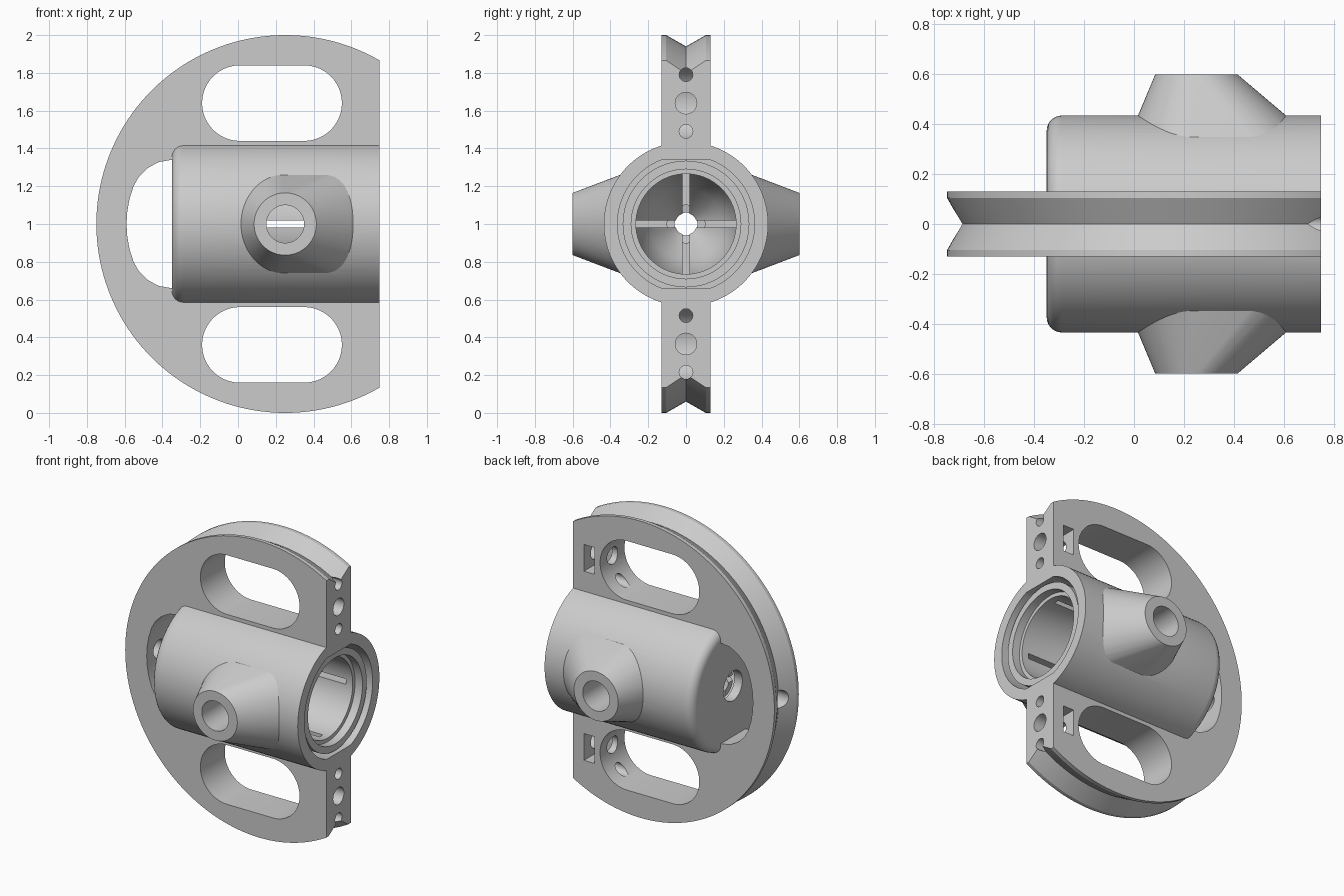
import bpy, bmesh, math

if "Cube" in bpy.data.objects:
    bpy.data.objects.remove(bpy.data.objects["Cube"])

CX = 0.25          # wheel and nozzle centre in x
CZ = 1.0           # main axis height

grey = bpy.data.materials.new("plain grey")
grey.diffuse_color = (0.60, 0.60, 0.60, 1)
grey.use_nodes = True
grey.node_tree.nodes["Principled BSDF"].inputs["Base Color"].default_value = grey.diffuse_color


def circle_x(x, r, y=0.0, z=CZ, n=96):
    return [(x, y + r * math.cos(2 * math.pi * i / n), z + r * math.sin(2 * math.pi * i / n)) for i in range(n)]


def circle_y(y, r, x=CX, z=CZ, n=96):
    return [(x + r * math.cos(2 * math.pi * i / n), y, z + r * math.sin(2 * math.pi * i / n)) for i in range(n)]


def stadium_y(y, x0, x1, z, r, n=64):
    """Rounded slot outline in the xz plane, arc centres at x0 and x1."""
    pts = []
    for i in range(n):
        a = 2 * math.pi * (i + 0.5) / n
        pts.append(((x1 if math.cos(a) > 0 else x0) + r * math.cos(a), y, z + r * math.sin(a)))
    return pts


def loft(name, rings, cyclic=False):
    """Skin a row of equal rings; cap the ends unless the row is cyclic."""
    bm = bmesh.new()
    rows = [[bm.verts.new(p) for p in ring] for ring in rings]
    n = len(rows[0])
    pairs = list(zip(rows, rows[1:])) + ([(rows[-1], rows[0])] if cyclic else [])
    for a, b in pairs:
        for i in range(n):
            j = (i + 1) % n
            bm.faces.new((a[i], a[j], b[j], b[i]))
    if not cyclic:
        bm.faces.new(rows[0])
        bm.faces.new(rows[-1])
    bmesh.ops.recalc_face_normals(bm, faces=bm.faces)
    me = bpy.data.meshes.new(name)
    bm.to_mesh(me)
    bm.free()
    me.materials.append(grey)
    ob = bpy.data.objects.new(name, me)
    bpy.context.collection.objects.link(ob)
    return ob


def box(x0, x1, y0, y1, z0, z1):
    return loft("cutter", [[(x, y0, z0), (x, y1, z0), (x, y1, z1), (x, y0, z1)] for x in (x0, x1)])


def combine(target, tool, op='DIFFERENCE'):
    """Apply a boolean and remove the tool."""
    m = target.modifiers.new("bool", 'BOOLEAN')
    m.operation, m.object, m.solver = op, tool, 'EXACT'
    bpy.context.view_layer.objects.active = target
    bpy.ops.object.modifier_apply(modifier=m.name)
    bpy.data.objects.remove(tool)


def shade(ob):
    bpy.ops.object.select_all(action='DESELECT')
    ob.select_set(True)
    bpy.context.view_layer.objects.active = ob
    bpy.ops.object.shade_smooth_by_angle(angle=math.radians(25))


# Grooved wheel
wheel = loft("wheel_and_housing", [circle_y(y, r, n=160) for y, r in
             ((-0.13, 1), (-0.105, 1), (0, 0.94), (0.105, 1), (0.13, 1))])

# Two long slots, upper and lower
for z in (1.64, 0.36):
    combine(wheel, loft("cutter", [stadium_y(y, 0.01, 0.35, z, 0.2) for y in (-0.3, 0.3)]))

# Window at the closed end of the housing
half = [(0.9, 0.34), (-0.35, 0.34), (-0.42, 0.328), (-0.48, 0.295), (-0.525, 0.25), (-0.553, 0.2), (-0.575, 0.13), (-0.587, 0.06)]
outline = [(x, CZ + z) for x, z in half] + [(-0.59, CZ)] + [(x, CZ - z) for x, z in reversed(half)]
combine(wheel, loft("cutter", [[(x, y, z) for x, z in outline] for y in (-0.3, 0.3)]))

# Housing barrel with a rounded closed end
fillet = [(-0.29 - 0.06 * math.cos(a), 0.375 + 0.06 * math.sin(a)) for a in [math.pi / 2 * i / 6 for i in range(7)]]
combine(wheel, loft("barrel", [circle_x(x, r) for x, r in fillet + [(0.85, 0.435)]]), 'UNION')

# Tapered side nozzles: round tip blending to a stadium base
for s in (-1, 1):
    rings = [stadium_y(s * 0.25, -0.03 + 0.26, 0.55, CZ, 0.29),
             stadium_y(s * 0.35, 0.24, 0.45, CZ, 0.26),
             stadium_y(s * 0.60, CX, CX, CZ, 0.165)]
    combine(wheel, loft("nozzle", rings), 'UNION')

# Main bore, flattened above and below
bore = loft("cutter", [circle_x(x, 0.363) for x in (-0.29, 0.95)])
for z0, z1 in ((1.34, 1.6), (0.4, 0.66)):
    combine(bore, box(-0.5, 1.2, -0.5, 0.5, z0, z1))
combine(wheel, bore)

# Nozzle bore, end wall hole and rim hole
combine(wheel, loft("cutter", [circle_y(y, 0.1, n=48) for y in (-0.8, 0.8)]))
combine(wheel, loft("cutter", [circle_x(x, 0.1, n=48) for x in (-0.45, -0.2)]))
combine(wheel, loft("cutter", [circle_x(x, 0.06, n=48) for x in (-0.9, -0.5)]))

# Flat side of the wheel, with screw holes and square nut pockets
combine(wheel, box(0.75, 1.6, -0.8, 0.8, -0.3, 2.3))
for z in (1.64, 0.365):
    for dz, r in ((-0.15, 0.036), (0, 0.057), (0.15, 0.036)):
        combine(wheel, loft("cutter", [circle_x(x, r, z=z + dz, n=32) for x in (0.4, 0.9)]))
    combine(wheel, box(0.59, 0.67, -0.07, 0.3, z - 0.09, z + 0.09))
shade(wheel)

# Inner sleeve with a tapered tip and four lengthwise slits
profile = [(0.725, 0.335), (0.10, 0.335), (-0.08, 0.25), (-0.28, 0.10), (-0.28, 0.057),
           (-0.12, 0.19), (0.08, 0.265), (0.67, 0.265), (0.67, 0.29), (0.725, 0.29)]
sleeve = loft("inner_sleeve", [circle_x(x, r) for x, r in profile], cyclic=True)
combine(sleeve, box(-0.4, 0.62, -0.5, 0.5, CZ - 0.018, CZ + 0.018))
combine(sleeve, box(-0.4, 0.62, -0.018, 0.018, CZ - 0.5, CZ + 0.5))
shade(sleeve)
